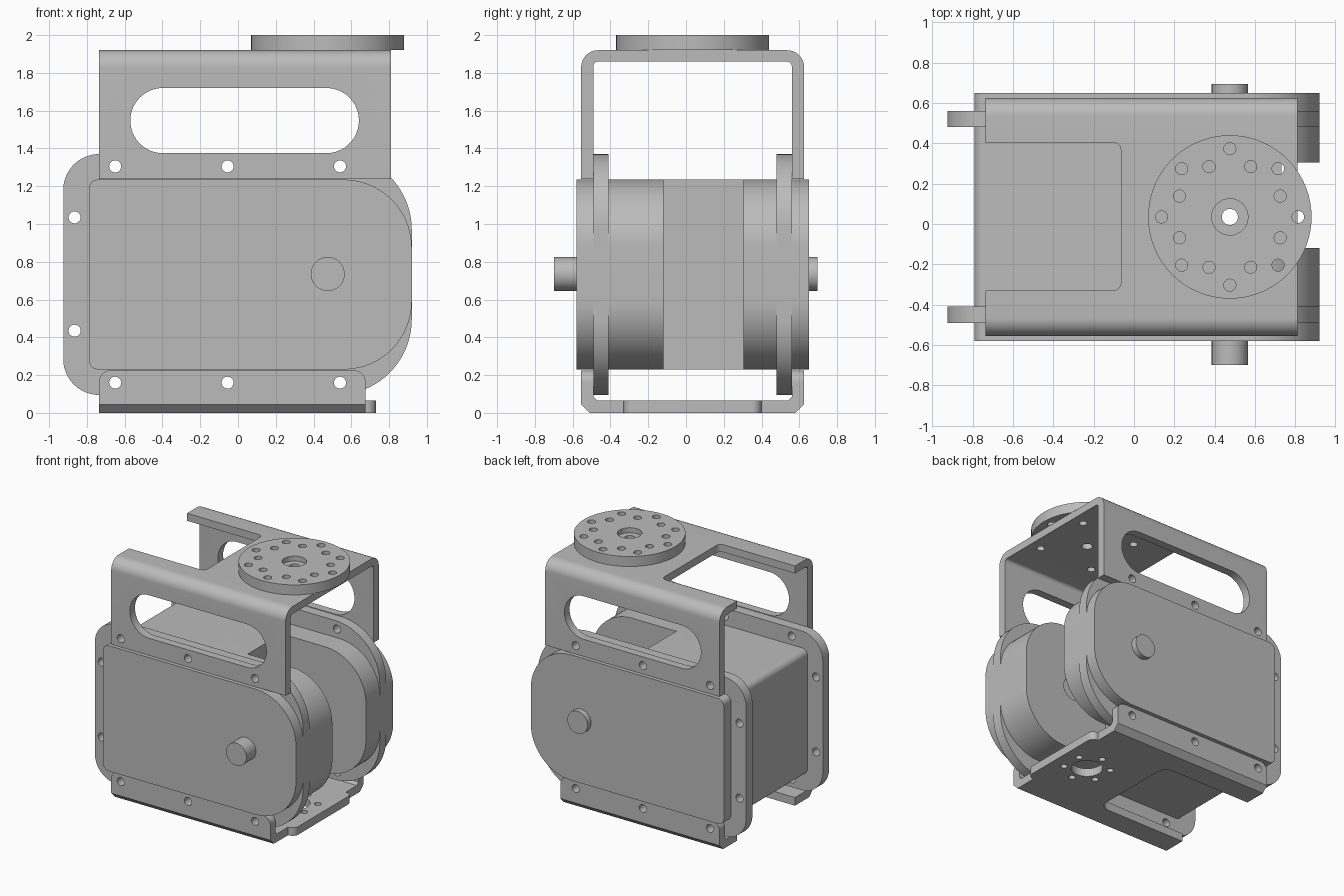
import bpy
import bmesh
from math import sin, cos, pi

cube = bpy.data.objects.get("Cube")
if cube:
    bpy.data.objects.remove(cube)

GREY = (0.5, 0.5, 0.5, 1)
metal = bpy.data.materials.new("light grey metal")
metal.use_nodes = True
metal.diffuse_color = GREY
metal.node_tree.nodes["Principled BSDF"].inputs["Base Color"].default_value = GREY

PLACE = {"x": lambda u, v, d: (d, u, v),
         "y": lambda u, v, d: (u, d, v),
         "z": lambda u, v, d: (u, v, d)}


def rounded(u0, v0, u1, v1, radii=(0, 0, 0, 0), seg=12):
    """Rectangle outline; radii run bottom left, bottom right, top right, top left."""
    pts = []
    corners = [(u0, v0, 1, 1), (u1, v0, -1, 1), (u1, v1, -1, -1), (u0, v1, 1, -1)]
    for i, ((u, v, su, sv), r) in enumerate(zip(corners, radii)):
        steps = range(seg + 1) if r else [0]
        for k in steps:
            a = pi + (i + k / seg) * pi / 2
            p = (u + r * (su + cos(a)), v + r * (sv + sin(a))) if r else (u, v)
            if not pts or abs(p[0] - pts[-1][0]) + abs(p[1] - pts[-1][1]) > 1e-5:
                pts.append(p)
    if abs(pts[0][0] - pts[-1][0]) + abs(pts[0][1] - pts[-1][1]) < 1e-5:
        pts.pop()
    return pts


def circle(u, v, r, n=32):
    return [(u + r * cos(2 * pi * k / n), v + r * sin(2 * pi * k / n)) for k in range(n)]


def prism(name, axis, lo, hi, *outlines):
    """Extrude one or more closed outlines along an axis."""
    bm = bmesh.new()
    for pts in outlines:
        ends = [[bm.verts.new(PLACE[axis](u, v, d)) for u, v in pts] for d in (lo, hi)]
        bm.faces.new(ends[0])
        bm.faces.new(ends[1][::-1])
        n = len(pts)
        for k in range(n):
            j = (k + 1) % n
            bm.faces.new((ends[0][k], ends[1][k], ends[1][j], ends[0][j]))
    bmesh.ops.recalc_face_normals(bm, faces=bm.faces)
    mesh = bpy.data.meshes.new(name)
    bm.to_mesh(mesh)
    bm.free()
    mesh.materials.append(metal)
    ob = bpy.data.objects.new(name, mesh)
    bpy.context.collection.objects.link(ob)
    return ob


def combine(ob, tool, operation="DIFFERENCE"):
    mod = ob.modifiers.new("cut", "BOOLEAN")
    mod.object, mod.operation, mod.solver = tool, operation, "EXACT"
    bpy.context.view_layer.objects.active = ob
    bpy.ops.object.modifier_apply(modifier=mod.name)
    bpy.data.objects.remove(tool)


def cut(ob, axis, lo, hi, *outlines):
    combine(ob, prism("cutter", axis, lo, hi, *outlines))


AX, AY, AZ = 0.475, 0.035, 0.735     # shaft and horn centre
FRONT, BACK = -0.555, 0.625          # outer bracket faces
WALL = 0.065
BOLT_X = (-0.65, -0.055, 0.54)


def bolts(z):
    return [circle(x, z, 0.032, 20) for x in BOLT_X]


def ring(r, count, hole, start=0.0):
    step = 2 * pi / count
    return [circle(AX + r * cos(start + k * step), AY + r * sin(start + k * step), hole, 20)
            for k in range(count)]


# Motor body with the slot between its two rounded lobes
body = prism("motor_body", "y", -0.58, 0.65,
             rounded(-0.79, 0.23, 0.92, 1.235, (0.05, 0.36, 0.36, 0.05), 20))
cut(body, "z", 0, 1.5, rounded(0.17, -0.12, 1.2, 0.305))
cut(body, "y", -0.17, 0, circle(AX, AZ, 0.09))

# Mounting flanges around the body
for name, y in (("front_flange", -0.49), ("back_flange", 0.48)):
    flange = prism(name, "y", y, y + 0.08,
                   rounded(-0.925, 0.095, 0.92, 1.37, (0.19, 0.4, 0.4, 0.19), 20))
    sides = [circle(-0.865, z, 0.032, 20) for z in (0.435, 1.035)]
    cut(flange, "y", y - 0.1, y + 0.2, *bolts(1.305), *bolts(0.16), *sides)

# Shaft ends
prism("front_shaft", "y", -0.70, -0.55, circle(AX, AZ, 0.09))
prism("back_shaft", "y", 0.6, 0.695, circle(AX, AZ, 0.09))

# Upper U bracket
upper = prism("upper_bracket", "x", -0.735, 0.81,
              rounded(FRONT, 1.238, BACK, 1.92, (0, 0, 0.09, 0.09)))
cut(upper, "x", -1, 1, rounded(FRONT + WALL, 1, BACK - WALL, 1.86, (0, 0, 0.025, 0.025)))
cut(upper, "y", -1, 1, rounded(-0.57, 1.375, 0.64, 1.72, (0.1725,) * 4, 16), *bolts(1.305))
cut(upper, "z", 1.7, 2.1, rounded(-1, -0.33, -0.065, 0.405, (0, 0.04, 0.04, 0)))
cut(upper, "z", 1.7, 2.1, circle(AX, AY, 0.04), *ring(0.338, 4, 0.03, pi / 4))

# Lower U bracket with rounded ears and an end tab
lower = prism("lower_bracket", "x", -0.735, 0.675,
              rounded(FRONT, 0, BACK, 0.225, (0.045, 0.045, 0, 0), 1))
cut(lower, "x", -1, 1, rounded(FRONT + WALL, WALL, BACK - WALL, 1, (0.02, 0.02, 0, 0), 1))
ears = prism("ears", "y", -1, 1, rounded(-0.735, -0.1, 0.675, 0.225, (0, 0, 0.06, 0.06)))
combine(lower, ears, "INTERSECT")
tab = prism("tab", "z", 0, WALL, rounded(0.2, -0.33, 0.73, 0.40, (0, 0.05, 0.05, 0)))
combine(lower, tab, "UNION")
cut(lower, "y", -1, 1, *bolts(0.16))
cut(lower, "z", -0.1, 0.15, rounded(-1, -0.33, 0.05, 0.405, (0, 0.08, 0.08, 0)))
cut(lower, "z", -0.1, 0.15, circle(AX, AY, 0.115), *ring(0.17, 6, 0.025, pi / 6))

# Round output horn with two rings of holes
horn = prism("output_horn", "z", 1.92, 2.0, circle(AX, AY, 0.405, 72))
cut(horn, "z", 1.8, 2.1, circle(AX, AY, 0.04),
    *ring(0.338, 8, 0.03), *ring(0.27, 8, 0.03, pi / 8))
cut(horn, "z", 1.96, 2.1, circle(AX, AY, 0.09))

# Smooth the round surfaces, keep edges crisp
bpy.ops.object.select_all(action="DESELECT")
for ob in bpy.context.collection.objects:
    if ob.type == "MESH":
        ob.select_set(True)
        bpy.context.view_layer.objects.active = ob
bpy.ops.object.shade_smooth_by_angle(angle=pi / 6)
